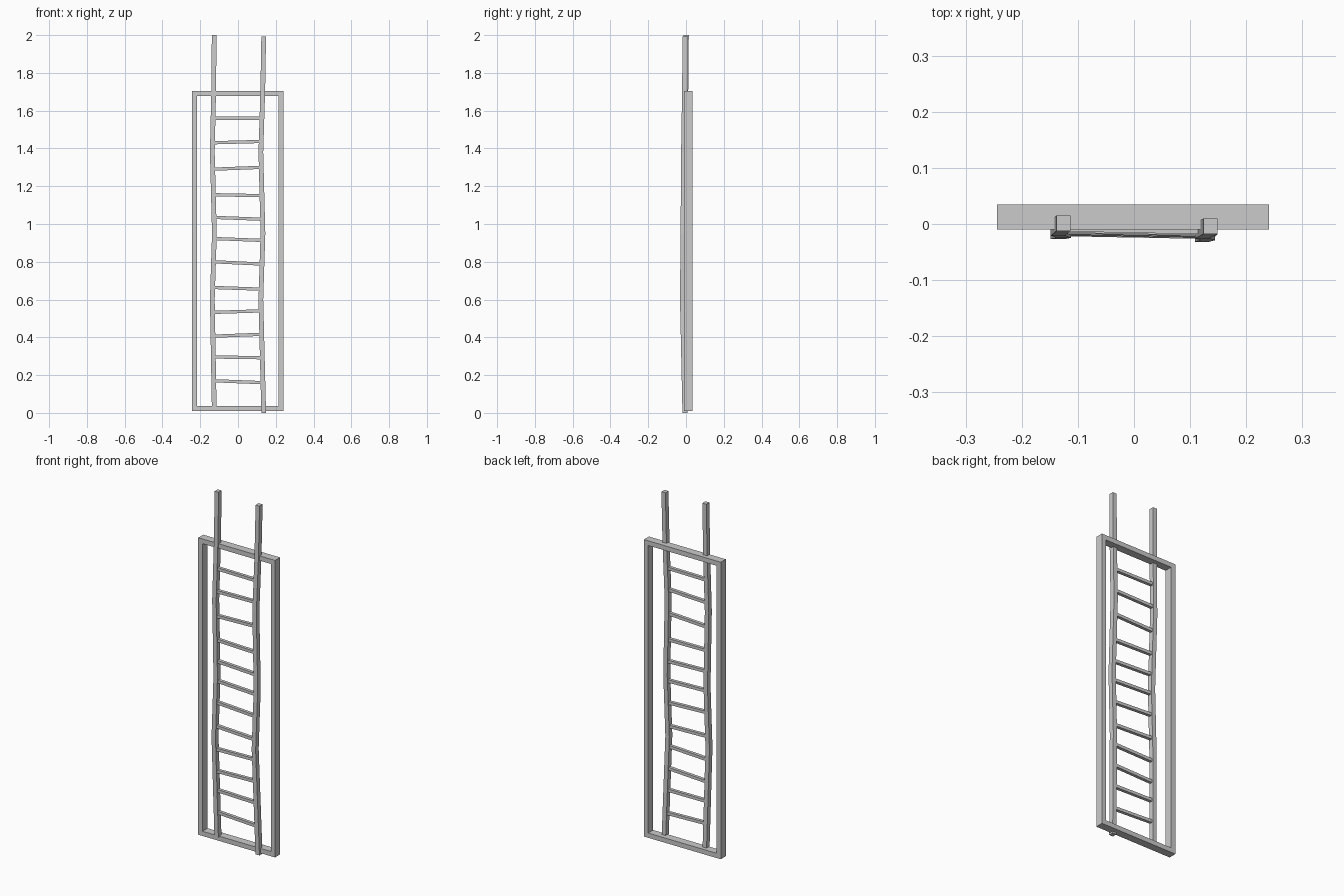
import bpy, bmesh
from mathutils import Vector

if "Cube" in bpy.data.objects:
    bpy.data.objects.remove(bpy.data.objects["Cube"])


def make_object(name, bm):
    bmesh.ops.recalc_face_normals(bm, faces=bm.faces)
    mesh = bpy.data.meshes.new(name)
    bm.to_mesh(mesh)
    bm.free()
    ob = bpy.data.objects.new(name, mesh)
    bpy.context.collection.objects.link(ob)
    return ob


def sweep(name, points, axis_a, axis_b):
    """Square-section bar through points; axis_a/b are half-size vectors."""
    bm = bmesh.new()
    rings = []
    for p in points:
        p = Vector(p)
        rings.append([bm.verts.new(p + axis_a * s + axis_b * t)
                      for s, t in ((-1, -1), (1, -1), (1, 1), (-1, 1))])
    for r0, r1 in zip(rings, rings[1:]):
        for i in range(4):
            j = (i + 1) % 4
            bm.faces.new((r0[i], r0[j], r1[j], r1[i]))
    bm.faces.new(rings[0])
    bm.faces.new(rings[-1])
    return make_object(name, bm)


# Rectangular frame: inner and outer outline, front and back
def frame(name, x0, x1, z0, z1, t, y0, y1):
    bm = bmesh.new()
    loops = []
    for y, d in ((y0, 0), (y0, t), (y1, t), (y1, 0)):
        loops.append([bm.verts.new((x, y, z)) for x, z in (
            (x0 + d, z0 + d), (x1 - d, z0 + d), (x1 - d, z1 - d), (x0 + d, z1 - d))])
    for k in range(4):
        a, b = loops[k], loops[(k + 1) % 4]
        for i in range(4):
            j = (i + 1) % 4
            bm.faces.new((a[i], a[j], b[j], b[i]))
    return make_object(name, bm)


frame("outer_frame", -0.244, 0.241, 0.01, 1.705, 0.027, -0.01, 0.035)

# Slightly crooked side rails
rail_x, rail_y = Vector((0.0125, 0, 0)), Vector((0, 0.0138, 0))
left = [(-0.126, -0.001, 0.03), (-0.136, -0.013, 0.6), (-0.125, -0.011, 0.95),
        (-0.136, -0.007, 1.38), (-0.129, -0.002, 1.7), (-0.126, 0.001, 2.0)]
right = [(0.136, -0.005, 0.0), (0.121, -0.018, 0.6), (0.132, -0.015, 0.95),
         (0.121, -0.012, 1.38), (0.131, -0.007, 1.7), (0.136, -0.004, 1.993)]
sweep("left_rail", left, rail_x, rail_y)
sweep("right_rail", right, rail_x, rail_y)


# Uneven rungs between the rails
def rail_at(points, z):
    for a, b in zip(points, points[1:]):
        if a[2] <= z <= b[2]:
            return Vector(a).lerp(Vector(b), (z - a[2]) / (b[2] - a[2]))


rungs = [(0.17, 0.16), (0.296, 0.292), (0.406, 0.416), (0.532, 0.54),
         (0.664, 0.655), (0.80, 0.788), (0.923, 0.913), (1.035, 1.025),
         (1.155, 1.15), (1.29, 1.30), (1.43, 1.437), (1.56, 1.56)]
for n, (zl, zr) in enumerate(rungs):
    sweep(f"rung_{n + 1}", [rail_at(left, zl), rail_at(right, zr)],
          Vector((0, 0.009, 0)), Vector((0, 0, 0.0085)))
